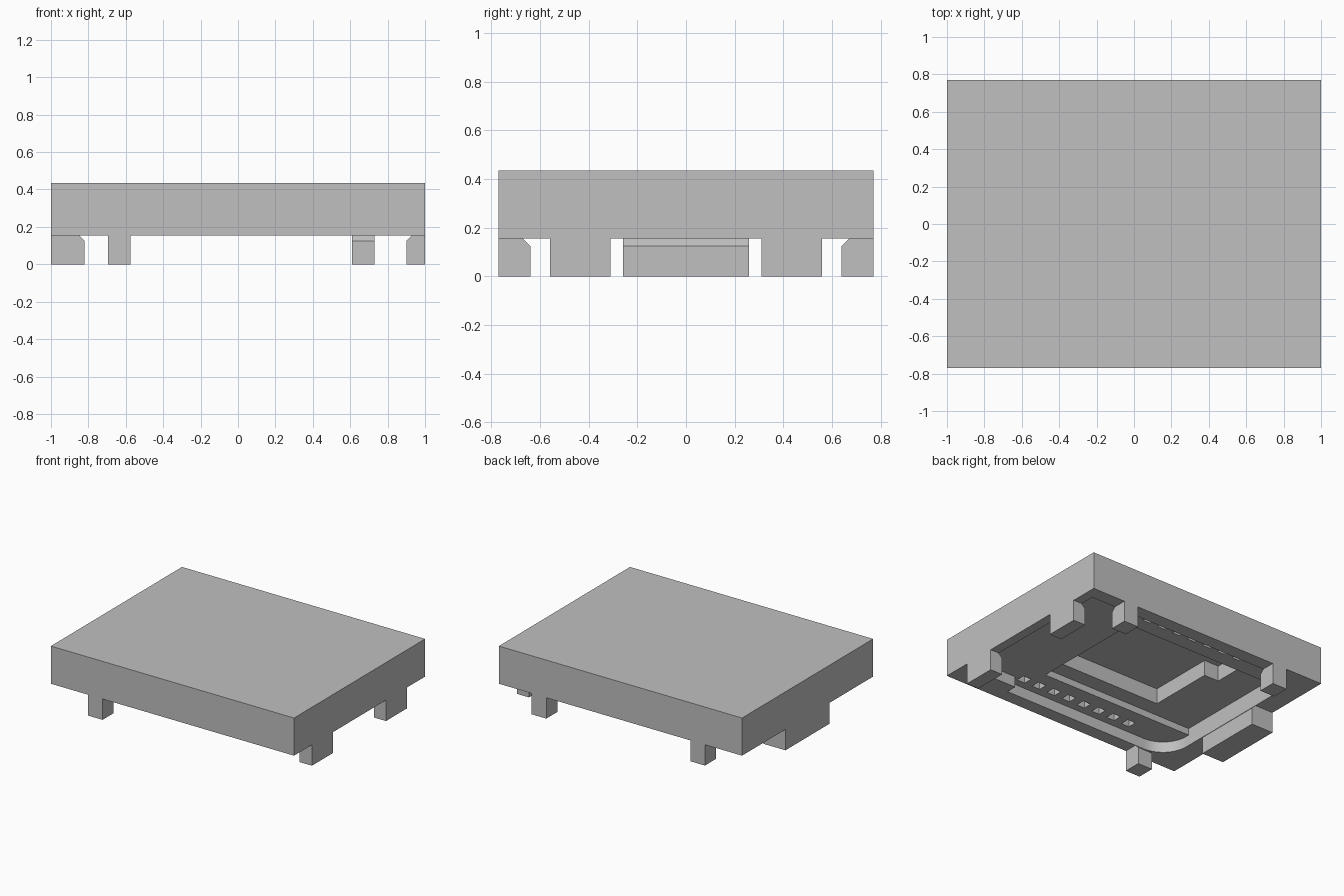
import bpy, bmesh
from math import sin, cos, pi
from mathutils import Vector

cube = bpy.data.objects.get("Cube")
if cube:
    bpy.data.objects.remove(cube, do_unlink=True)

grey = bpy.data.materials.new("plain grey plastic")
grey.use_nodes = True
colour = (0.53, 0.53, 0.53, 1)
grey.diffuse_color = colour
grey.node_tree.nodes["Principled BSDF"].inputs["Base Color"].default_value = colour

W, D, TOP, RIM = 1.0, 0.77, 0.435, 0.155
SHELF, CHANNEL, POCKET = 0.235, 0.285, 0.40
LIP = 0.03


def prism(name, outline, direction):
    """Sweep a flat outline along a direction into a closed solid."""
    bm = bmesh.new()
    face = bm.faces.new([bm.verts.new(p) for p in outline])
    swept = bmesh.ops.extrude_face_region(bm, geom=[face])["geom"]
    verts = [g for g in swept if isinstance(g, bmesh.types.BMVert)]
    bmesh.ops.translate(bm, verts=verts, vec=Vector(direction))
    bmesh.ops.recalc_face_normals(bm, faces=bm.faces[:])
    mesh = bpy.data.meshes.new(name)
    bm.to_mesh(mesh)
    bm.free()
    mesh.materials.append(grey)
    obj = bpy.data.objects.new(name, mesh)
    bpy.context.collection.objects.link(obj)
    return obj


def slab(name, outline, z0, z1):
    return prism(name, [(x, y, z0) for x, y in outline], (0, 0, z1 - z0))


def box(name, x0, x1, y0, y1, z0, z1):
    return slab(name, [(x0, y0), (x1, y0), (x1, y1), (x0, y1)], z0, z1)


def arc(cx, cy, r, start, steps=10):
    angles = [start + pi / 2 * i / steps for i in range(steps + 1)]
    return [(cx + r * cos(a), cy + r * sin(a)) for a in angles]


def activate(obj):
    bpy.ops.object.select_all(action="DESELECT")
    obj.select_set(True)
    bpy.context.view_layer.objects.active = obj


def carve(target, cutter):
    cutter.hide_render = True
    activate(target)
    mod = target.modifiers.new("carve", "BOOLEAN")
    mod.operation, mod.solver, mod.object = "DIFFERENCE", "EXACT", cutter
    bpy.ops.object.modifier_apply(modifier=mod.name)
    bpy.data.objects.remove(cutter, do_unlink=True)


# Lid body
lid = box("lid", -W, W, -D, D, RIM, TOP)

# Board recess: two rounded corners and one stepped corner
left, right, side, r = -0.85, 0.93, 0.67, 0.2
recess = arc(left + r, side - r, r, pi / 2) + arc(left + r, -side + r, r, pi)
recess += [(0.55, -side), (0.55, -0.59), (right, -0.59), (right, side)]
carve(lid, slab("recess_cutter", recess, RIM - 0.1, SHELF))

# Middle channel between the two pin shelves
carve(lid, box("channel_cutter", left, 0.41, -0.44, 0.44, SHELF - 0.03, CHANNEL))

# Deep component pocket with a small side bay
pocket = [(0.41, -0.32), (-0.47, -0.32), (-0.47, 0.18), (-0.59, 0.18),
          (-0.59, 0.41), (0.41, 0.41)]
carve(lid, slab("pocket_cutter", pocket, CHANNEL - 0.03, POCKET))

# Rows of pin holes
for y in (-0.58, 0.58):
    for i in range(8):
        x = 0.48 - 0.131 * i
        h = 0.033
        carve(lid, box("pin_cutter", x - h, x + h, y - h, y + h, SHELF - 0.03, 0.32))

activate(lid)
bpy.ops.object.shade_smooth_by_angle(angle=pi / 6)


# Snap hooks, each with a sloped catch under the rim
def hook(name, axis, outer, inner, start, end):
    back = LIP if outer > inner else -LIP
    section = [(outer, RIM), (outer, 0), (inner, 0), (inner, RIM - LIP), (inner + back, RIM)]
    if axis == "x":
        prism(name, [(d, start, z) for d, z in section], (0, end - start, 0))
    else:
        prism(name, [(start, d, z) for d, z in section], (end - start, 0, 0))


hook("right_hook_back", "x", W, 0.90, 0.31, 0.56)
hook("right_hook_front", "x", W, 0.90, -0.56, -0.31)
hook("left_hook", "x", -W, -0.82, -0.26, 0.26)
hook("front_hook", "y", -D, -0.64, -0.695, -0.575)
hook("back_hook_a", "y", D, 0.64, -0.695, -0.575)
hook("back_hook_b", "y", D, 0.64, 0.61, 0.73)
